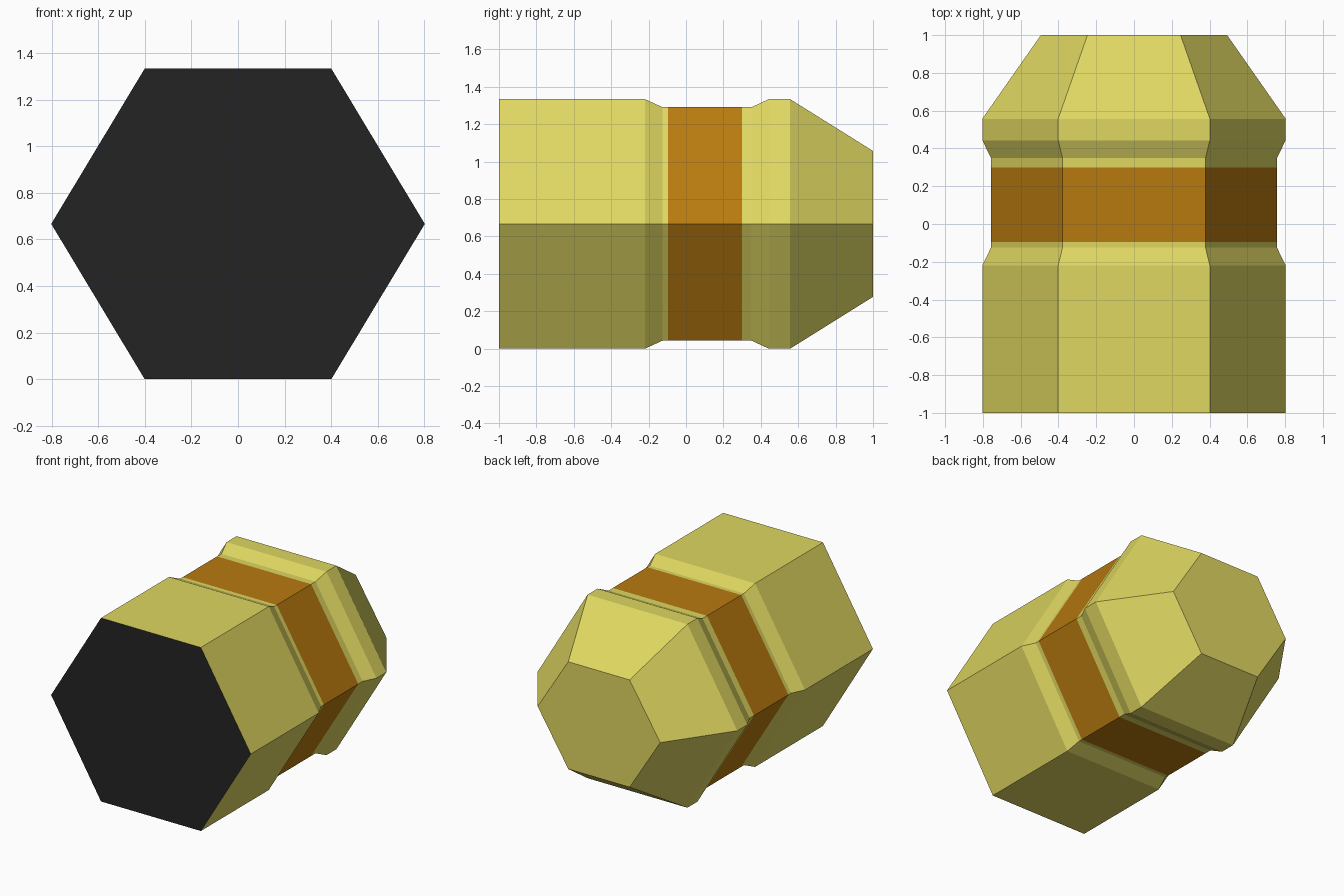
import bpy, bmesh, math

if "Cube" in bpy.data.objects:
    bpy.data.objects.remove(bpy.data.objects["Cube"])


def material(name, rgb):
    m = bpy.data.materials.new(name)
    m.diffuse_color = (*rgb, 1)
    m.use_nodes = True
    m.node_tree.nodes["Principled BSDF"].inputs["Base Color"].default_value = m.diffuse_color
    return m


YELLOW, ORANGE, BLACK = range(3)
mats = [material("yellow", (0.74, 0.68, 0.12)),
        material("orange", (0.48, 0.195, 0.005)),
        material("black", (0.017, 0.017, 0.017))]

CENTRE_Z = 0.667
# Stations along the body: y, half width, half height
stations = [(-1.0, 0.803, 0.667), (-0.22, 0.803, 0.667),
            (-0.125, 0.757, 0.624), (-0.095, 0.757, 0.624),
            (0.30, 0.757, 0.624), (0.35, 0.757, 0.624),
            (0.443, 0.803, 0.667), (0.557, 0.803, 0.667),
            (1.0, 0.493, 0.39)]
BAND = 3  # segment holding the orange band

bm = bmesh.new()

# Hexagonal rings
rings = []
for y, w, h in stations:
    ring = []
    for i in range(6):
        a = i * math.pi / 3
        z = CENTRE_Z + h * math.sin(a) / math.sin(math.pi / 3)
        ring.append(bm.verts.new((w * math.cos(a), y, z)))
    rings.append(ring)

# Side walls, with the band in orange
for s in range(len(rings) - 1):
    for i in range(6):
        j = (i + 1) % 6
        f = bm.faces.new((rings[s][i], rings[s][j],
                          rings[s + 1][j], rings[s + 1][i]))
        f.material_index = ORANGE if s == BAND else YELLOW

# Black front cap and yellow back cap
bm.faces.new(rings[0]).material_index = BLACK
bm.faces.new(rings[-1]).material_index = YELLOW
bmesh.ops.recalc_face_normals(bm, faces=bm.faces)

mesh = bpy.data.meshes.new("hexagonal_body")
bm.to_mesh(mesh)
bm.free()
for m in mats:
    mesh.materials.append(m)
body = bpy.data.objects.new("hexagonal_body", mesh)
bpy.context.collection.objects.link(body)
